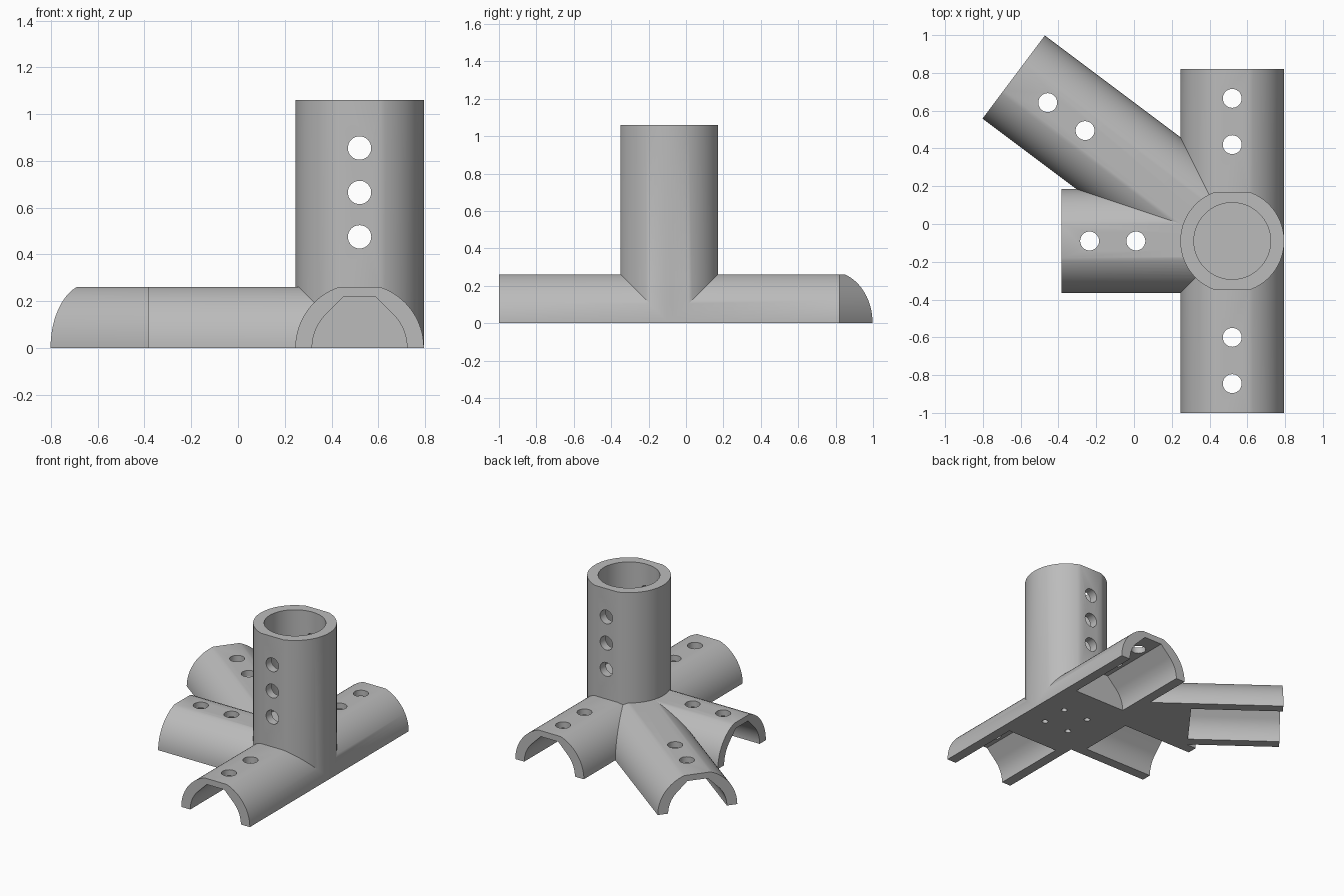
import bpy, bmesh, math
from mathutils import Matrix, Vector

if "Cube" in bpy.data.objects:
    bpy.data.objects.remove(bpy.data.objects["Cube"])

R, FLAT = 0.275, 0.26          # outer radius and height of the flats
BORE, ROOF = 0.203, 0.217      # inner radius and flat channel roof
START = 0.35                   # distance from hub to channels and bore
HUB = Vector((0.52, -0.09, 0))
HOLE = 0.05
SEG = 64

grey = bpy.data.materials.new("grey plastic")
grey.use_nodes = True
grey.diffuse_color = (0.5, 0.5, 0.5, 1)
grey.node_tree.nodes["Principled BSDF"].inputs["Base Color"].default_value = (0.5, 0.5, 0.5, 1)


def prism(name, profile, a, b, matrix):
    """Extrude a profile in local XY from z = a to z = b, then place it."""
    bm = bmesh.new()
    face = bm.faces.new([bm.verts.new((x, y, a)) for x, y in profile])
    new = bmesh.ops.extrude_face_region(bm, geom=[face])["geom"]
    bmesh.ops.translate(bm, vec=(0, 0, b - a),
                        verts=[v for v in new if isinstance(v, bmesh.types.BMVert)])
    bmesh.ops.recalc_face_normals(bm, faces=bm.faces)
    bm.transform(matrix)
    mesh = bpy.data.meshes.new(name)
    bm.to_mesh(mesh)
    bm.free()
    mesh.materials.append(grey)
    obj = bpy.data.objects.new(name, mesh)
    bpy.context.collection.objects.link(obj)
    return obj


def circle(r, n=SEG):
    return [(r * math.cos(2 * math.pi * i / n), r * math.sin(2 * math.pi * i / n)) for i in range(n)]


def flatted(r, flat):
    """Circle cut by two flats; only the outline points outside the flats are kept."""
    w = math.acos(flat / r)
    side = [-math.pi / 2 + w + (math.pi - 2 * w) * i / 32 for i in range(33)]
    pts = [(r * math.cos(t), r * math.sin(t)) for t in side]
    return pts + [(-x, -y) for x, y in pts]


def arm_outline():
    return [(x, max(y, 0)) for x, y in flatted(R, FLAT) if y > -1e-6]


def channel_outline():
    """Round sides, 45 degree shoulders and a flat roof, open below."""
    side = [(BORE * math.cos(t), BORE * math.sin(t))
            for t in (math.pi / 4 * i / 16 for i in range(17))]
    half = [(BORE, -0.1)] + side + [(BORE * math.sqrt(2) - ROOF, ROOF)]
    return half + [(-x, y) for x, y in reversed(half)]


def lying(angle):
    """Local z points outward from the hub, local y points up."""
    out = Vector((math.cos(angle), math.sin(angle), 0))
    up = Vector((0, 0, 1))
    rot = Matrix((up.cross(out), up, out)).transposed().to_4x4()
    return Matrix.Translation(HUB) @ rot


def combine(body, part, operation):
    mod = body.modifiers.new(operation, "BOOLEAN")
    mod.operation, mod.object, mod.solver = operation, part, "EXACT"
    bpy.context.view_layer.objects.active = body
    bpy.ops.object.modifier_apply(modifier=mod.name)
    bpy.data.objects.remove(part)


# arms: angle, inner end of solid, outer end, channel start, hole distances
SHORT = (0.51, 0.755)
DIAGONAL = math.atan2(0.6, -0.8)
arms = [(math.pi / 2, -0.91, 0.91, START, SHORT),
        (-math.pi / 2, None, 0.91, START, SHORT),
        (math.pi, 0, 0.905, START, SHORT),
        (DIAGONAL, 0, 1.446, 0.83, (0.974, 1.221))]

# solid hub with column and arms
body = prism("pipe_connector", flatted(R, FLAT), 0, 1.06, Matrix.Translation(HUB))
for angle, inner, outer, start, holes in arms:
    if inner is not None:
        combine(body, prism("arm", arm_outline(), inner, outer, lying(angle)), "UNION")

# channels and screw holes in the arms
for angle, inner, outer, start, holes in arms:
    combine(body, prism("channel", channel_outline(), start, outer + 0.1, lying(angle)), "DIFFERENCE")
    for d in holes:
        spot = HUB + Vector((math.cos(angle), math.sin(angle), 0)) * d
        combine(body, prism("arm_hole", circle(HOLE, 32), 0.1, 0.4, Matrix.Translation(spot)), "DIFFERENCE")

# bore and cross holes in the column
combine(body, prism("bore", circle(BORE), START, 1.2, Matrix.Translation(HUB)), "DIFFERENCE")
for z in (0.475, 0.665, 0.855):
    place = Matrix.Translation(HUB + Vector((0, 0, z))) @ Matrix.Rotation(math.pi / 2, 4, "X")
    combine(body, prism("column_hole", circle(HOLE, 32), -0.5, 0.5, place), "DIFFERENCE")

# blind screw holes under the hub
for sx in (-0.1, 0.1):
    for sy in (-0.1, 0.1):
        place = Matrix.Translation(HUB + Vector((sx, sy, 0)))
        combine(body, prism("base_hole", circle(0.02, 24), -0.1, 0.2, place), "DIFFERENCE")

# smooth curved walls, crisp edges
bpy.ops.object.select_all(action="DESELECT")
body.select_set(True)
bpy.context.view_layer.objects.active = body
bpy.ops.object.shade_smooth_by_angle(angle=math.radians(30))
